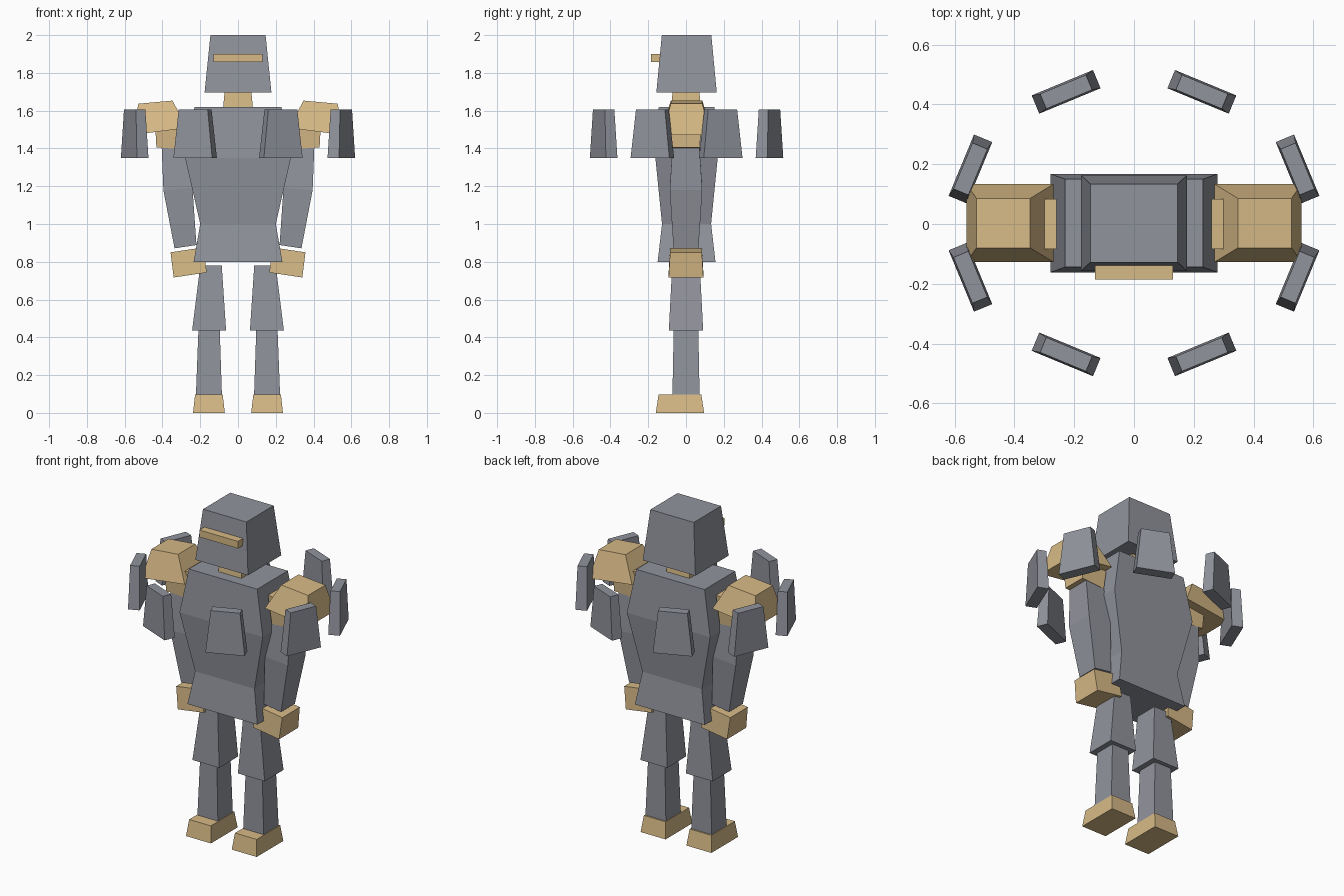
import bpy, bmesh, math
from mathutils import Matrix

if "Cube" in bpy.data.objects:
    bpy.data.objects.remove(bpy.data.objects["Cube"])


def material(name, rgb):
    m = bpy.data.materials.new(name)
    m.diffuse_color = (*rgb, 1)
    m.use_nodes = True
    m.node_tree.nodes["Principled BSDF"].inputs["Base Color"].default_value = m.diffuse_color
    return m


STEEL = material("steel grey", (0.285, 0.295, 0.335))
BRASS = material("brass gold", (0.68, 0.49, 0.24))


def block(name, mat, rings, matrix=None, mirror=False):
    """Four-sided loft; ring = (centre x, centre y, z, half x, half y, slope of z along x)."""
    bm = bmesh.new()
    loops = []
    for cx, cy, z, hx, hy, slope in rings:
        loops.append([bm.verts.new((cx + sx * hx, cy + sy * hy, z + slope * sx * hx))
                      for sx, sy in ((-1, -1), (1, -1), (1, 1), (-1, 1))])
    bm.faces.new(loops[0][::-1])
    bm.faces.new(loops[-1])
    for a, b in zip(loops, loops[1:]):
        for i in range(4):
            j = (i + 1) % 4
            bm.faces.new((a[i], a[j], b[j], b[i]))
    if matrix:
        bm.transform(matrix)
    if mirror:
        bm.transform(Matrix.Scale(-1, 4, (1, 0, 0)))
    bmesh.ops.recalc_face_normals(bm, faces=bm.faces)
    me = bpy.data.meshes.new(name)
    bm.to_mesh(me)
    bm.free()
    me.materials.append(mat)
    ob = bpy.data.objects.new(name, me)
    bpy.context.collection.objects.link(ob)
    return ob


# Head, visor, neck and torso
block("head", STEEL, [(0, .003, 1.695, .177, .16, 0), (0, .003, 2.0, .146, .131, 0)])
block("visor", BRASS, [(0, -.162, 1.857, .13, .024, 0), (0, -.162, 1.9, .13, .024, 0)])
block("neck", BRASS, [(0, 0, 1.6, .08, .08, 0), (0, 0, 1.71, .07, .07, 0)])
block("torso", STEEL, [(0, .003, .80, .235, .153, 0), (0, .003, 1.0, .2, .13, 0),
                       (0, .003, 1.35, .28, .165, 0), (0, .003, 1.62, .23, .147, 0)])

# Limbs, built on the +x side and mirrored
for side, flip in (("left", False), ("right", True)):
    def limb(name, mat, rings):
        block(f"{side}_{name}", mat, rings, mirror=flip)

    limb("shoulder_pad", BRASS, [(.415, .003, 1.49, .145, .13, -.13),
                                 (.437, .003, 1.645, .09, .083, -.09)])
    limb("shoulder_joint", BRASS, [(.355, 0, 1.40, .077, .073, .07),
                                   (.35, 0, 1.56, .09, .083, -.1)])
    limb("arm", STEEL, [(.278, 0, .88, .058, .066, -.15), (.318, 0, 1.185, .077, .086, -.08),
                        (.345, 0, 1.43, .06, .07, 0)])
    limb("hand", BRASS, [(.253, 0, .73, .0875, .092, -.15), (.27, 0, .863, .087, .084, -.15)])
    limb("upper_leg", STEEL, [(.153, 0, .435, .09, .091, 0), (.143, 0, .78, .057, .073, 0)])
    limb("lower_leg", STEEL, [(.154, 0, .09, .069, .072, 0), (.153, 0, .45, .056, .065, 0)])
    limb("foot", BRASS, [(.154, -.032, 0, .084, .128, 0), (.154, -.032, .098, .073, .113, 0)])

# Ring of eight floating armour plates
for sx in (1, -1):
    for sy in (1, -1):
        for px, py, angle in ((.227, .439, 67.5), (.547, .181, 22.5)):
            turn = math.atan2(sy * math.sin(math.radians(angle)),
                              sx * math.cos(math.radians(angle)))
            m = Matrix.Translation((sx * px, sy * py + .003, 0)) @ Matrix.Rotation(turn, 4, 'Z')
            block("floating_plate", STEEL, [(0, 0, 1.35, .033, .111, 0),
                                            (0, 0, 1.605, .027, .083, 0)], matrix=m)
